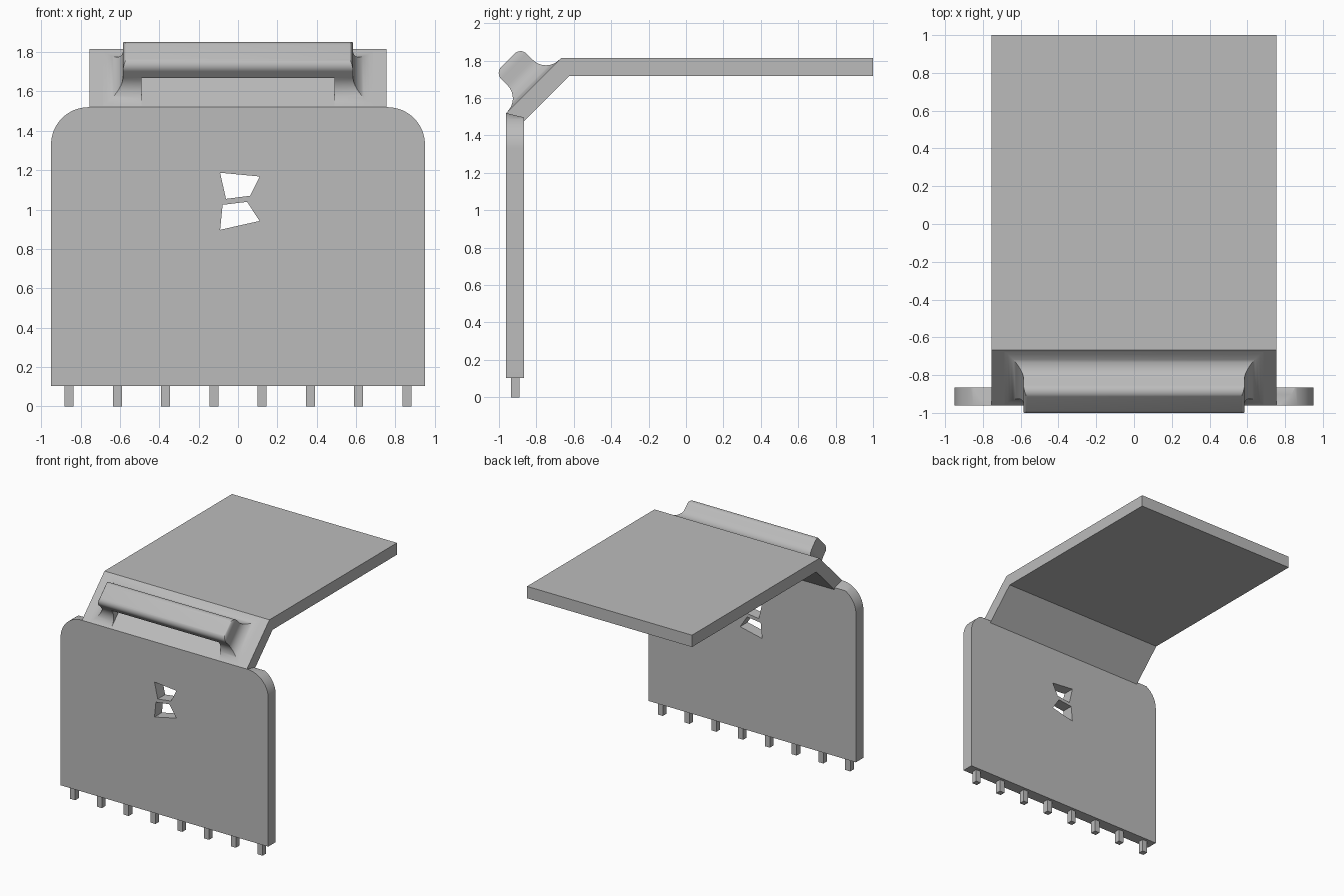
import bpy, bmesh, math
from mathutils import Vector

cube = bpy.data.objects.get("Cube")
if cube:
    bpy.data.objects.remove(cube, do_unlink=True)

grey = bpy.data.materials.new("plain grey")
grey.use_nodes = True
grey.diffuse_color = (0.5, 0.5, 0.5, 1)
grey.node_tree.nodes["Principled BSDF"].inputs["Base Color"].default_value = (0.5, 0.5, 0.5, 1)


def finish(name, bm, smooth=True):
    bmesh.ops.recalc_face_normals(bm, faces=bm.faces)
    mesh = bpy.data.meshes.new(name)
    bm.to_mesh(mesh)
    bm.free()
    obj = bpy.data.objects.new(name, mesh)
    bpy.context.collection.objects.link(obj)
    mesh.materials.append(grey)
    if smooth:
        select(obj)
        bpy.ops.object.shade_smooth_by_angle(angle=math.radians(32))
    return obj


def select(obj):
    bpy.ops.object.select_all(action='DESELECT')
    obj.select_set(True)
    bpy.context.view_layer.objects.active = obj


def loft(rings):
    """Skin a list of equal-length rings and cap both ends."""
    bm = bmesh.new()
    rows = [[bm.verts.new(p) for p in ring] for ring in rings]
    n = len(rows[0])
    for a, b in zip(rows, rows[1:]):
        for i in range(n):
            j = (i + 1) % n
            bm.faces.new((a[i], a[j], b[j], b[i]))
    bm.faces.new(rows[0][::-1])
    bm.faces.new(rows[-1])
    return bm


def cut(obj, cutter):
    cutter.hide_render = True
    mod = obj.modifiers.new("cut", 'BOOLEAN')
    mod.operation = 'DIFFERENCE'
    mod.solver = 'EXACT'
    mod.object = cutter
    select(obj)
    bpy.ops.object.modifier_apply(modifier=mod.name)
    bpy.data.objects.remove(cutter, do_unlink=True)


def upright(points, y0, y1):
    return loft([[(x, y, z) for x, z in points] for y in (y0, y1)])


# Front panel with rounded upper corners
FRONT, BACK, TOP, WIDE, R = -0.962, -0.865, 1.52, 0.95, 0.19
arc = [math.radians(90 * i / 16) for i in range(17)]
right = [(WIDE - R + R * math.cos(a), TOP - R + R * math.sin(a)) for a in arc]
outline = [(WIDE, 0.103)] + right + [(-x, z) for x, z in reversed(right)] + [(-WIDE, 0.103)]
bm = upright(outline, FRONT, BACK)
# Slight backward slope along the top edge
slope = bmesh.ops.bisect_plane(bm, geom=bm.verts[:] + bm.edges[:] + bm.faces[:],
                               plane_co=(0, FRONT, TOP), plane_no=(0, 0.024, 0.097),
                               clear_outer=True)
bmesh.ops.holes_fill(bm, edges=[e for e in bm.edges if e.is_boundary])
front_panel = finish("front_panel", bm)

# Two angled slots through the panel
slots = {
    "upper": [(-0.091, 1.187), (0.11, 1.168), (0.061, 1.07), (-0.061, 1.054)],
    "lower": [(-0.078, 1.024), (0.046, 1.039), (0.11, 0.942), (-0.091, 0.897)],
}
for label, pts in slots.items():
    cut(front_panel, finish(label + "_slot_cutter", upright(pts, -1.2, -0.6), False))

# Folded sheet: sloping neck and flat top plate
side = [(FRONT, TOP), (-0.667, 1.815), (1, 1.815), (1, 1.717), (-0.626, 1.717), (BACK, 1.478)]
finish("bent_top_plate", loft([[(x, y, z) for y, z in side] for x in (-0.755, 0.755)]), False)

# Handle frame: u runs up the sloping neck, v stands out from it
ORIGIN = Vector((0, FRONT, TOP))
U = Vector((0, 1, 1)).normalized()
V = Vector((0, -1, 1)).normalized()


def block_ring(x, u0, u1, v):
    return [ORIGIN + Vector((sx * x, 0, 0)) + U * u + V * v
            for sx, u in ((-1, u0), (1, u0), (1, u1), (-1, u1))]


# Handle: flared foot, straight sides, rounded outer edge
FLARE, ROUND, HEIGHT, STEPS = 0.1, 0.045, 0.192, 10
levels = [(FLARE, -0.02)]
for i in range(STEPS + 1):
    a = math.pi / 2 * i / STEPS
    levels.append((FLARE * (1 - math.sin(a)), FLARE * (1 - math.cos(a))))
for i in range(STEPS + 1):
    a = math.pi / 2 * i / STEPS
    levels.append((ROUND * (math.cos(a) - 1), HEIGHT - ROUND * (1 - math.sin(a))))
rings = []
for off, v in levels:
    x_off = off if off > 0 else off * 0.4
    rings.append(block_ring(0.585 + x_off, 0.11 - off, 0.302 + off, v))
handle = finish("handle", loft(rings))

# Finger recess under the handle
recess = loft([block_ring(0.49, -0.2, 0.24, v) for v in (-0.1, 0.1)])
cut(handle, finish("recess_cutter", recess, False))

# Row of square pins along the bottom
for i in range(8):
    x = -0.858 + i * 0.2451
    pts = [(x + s * 0.023, z) for s, z in ((-1, 0), (1, 0), (1, 0.11), (-1, 0.11))]
    finish("pin_%d" % (i + 1), upright(pts, -0.936, -0.889), False)
